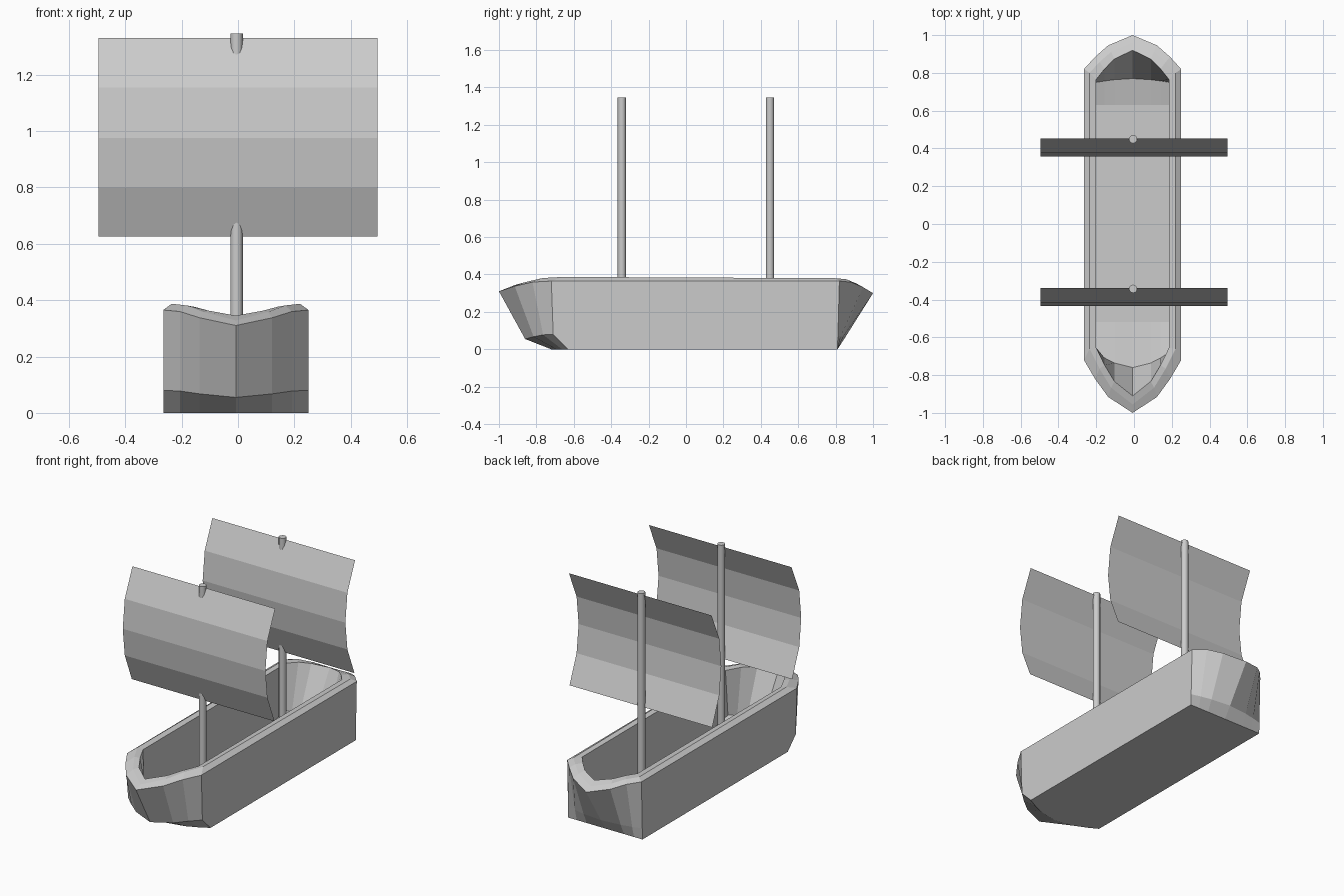
import bpy
import bmesh
from math import radians

cube = bpy.data.objects.get("Cube")
if cube:
    bpy.data.objects.remove(cube)

grey = bpy.data.materials.new("plain grey")
grey.use_nodes = True
grey.diffuse_color = (0.6, 0.6, 0.6, 1)
grey.node_tree.nodes["Principled BSDF"].inputs["Base Color"].default_value = grey.diffuse_color


def finish(bm, name):
    mesh = bpy.data.meshes.new(name)
    bm.to_mesh(mesh)
    bm.free()
    mesh.materials.append(grey)
    obj = bpy.data.objects.new(name, mesh)
    bpy.context.collection.objects.link(obj)
    return obj


# Shared end shape: width, sweep and sheer fractions from corner to tip
END = [(1, 0, 0), (0.77, 0.36, 0.1), (0.5, 0.7, 0.5), (0, 1, 1)]
HULL_X = -0.0075


def end_points(half, sign, corner_y, tip_y, corner_z, tip_z):
    """Points around one end, from the -x corner over the tip to the +x corner."""
    side = [(half * w, corner_y + (tip_y - corner_y) * s, corner_z + (tip_z - corner_z) * h)
            for w, s, h in END]
    loop = [(-x, y, z) for x, y, z in side] + side[-2::-1]
    return [(x + HULL_X, y, z) for x, y, z in loop][::sign]


# Half width, then bow and stern: corner y, tip y, corner z, tip z
RINGS = [
    (0.2575, (-0.63, -0.72, 0, 0), (0.81, 0.81, 0, 0)),                    # keel
    (0.2575, (-0.71, -0.86, 0.08, 0.055), (0.812, 0.855, 0.07, 0.07)),     # chine
    (0.2575, (-0.72, -1, 0.365, 0.31), (0.82, 1, 0.365, 0.3)),             # outer rim
    (0.2275, (-0.66, -0.955, 0.387, 0.328), (0.8, 0.96, 0.38, 0.323)),     # rim ridge
    (0.1925, (-0.655, -0.91, 0.38, 0.345), (0.765, 0.92, 0.38, 0.345)),    # inner rim
    (0.1925, (-0.68, -0.76, 0.09, 0.09), (0.75, 0.77, 0.09, 0.09)),        # inner foot
    (0.1925, (-0.52, -0.52, 0.06, 0.06), (0.63, 0.63, 0.06, 0.06)),        # floor
]

# Hull: rings lofted from the keel, over the rim and down to the floor
bm = bmesh.new()
loops = [[bm.verts.new(p) for p in end_points(half, 1, *bow) + end_points(half, -1, *stern)]
         for half, bow, stern in RINGS]
for low, high in zip(loops, loops[1:]):
    count = len(low)
    for i in range(count):
        j = (i + 1) % count
        bm.faces.new((low[i], low[j], high[j], high[i]))
bm.faces.new(loops[0][::-1])
bm.faces.new(loops[-1])
bmesh.ops.recalc_face_normals(bm, faces=bm.faces)
finish(bm, "hull")

# Sail side profile: offset from the mast and height
SAIL = [(0.004, 1.33), (-0.072, 1.155), (-0.092, 0.975), (-0.072, 0.8), (-0.002, 0.625)]

for label, mast_y in (("front", -0.343), ("rear", 0.449)):
    # Mast
    bottom, top = 0.05, 1.345
    bpy.ops.mesh.primitive_cylinder_add(vertices=12, radius=0.022, depth=top - bottom,
                                        location=(-0.005, mast_y, (bottom + top) / 2))
    mast = bpy.context.object
    mast.name = label + "_mast"
    mast.data.materials.append(grey)
    bpy.ops.object.shade_smooth_by_angle(angle=radians(40))

    # Curved sheet sail
    bm = bmesh.new()
    rows = [[bm.verts.new((x, mast_y + y, z)) for x in (-0.495, 0.495)] for y, z in SAIL]
    for upper, lower in zip(rows, rows[1:]):
        bm.faces.new((lower[0], lower[1], upper[1], upper[0]))
    finish(bm, label + "_sail")
